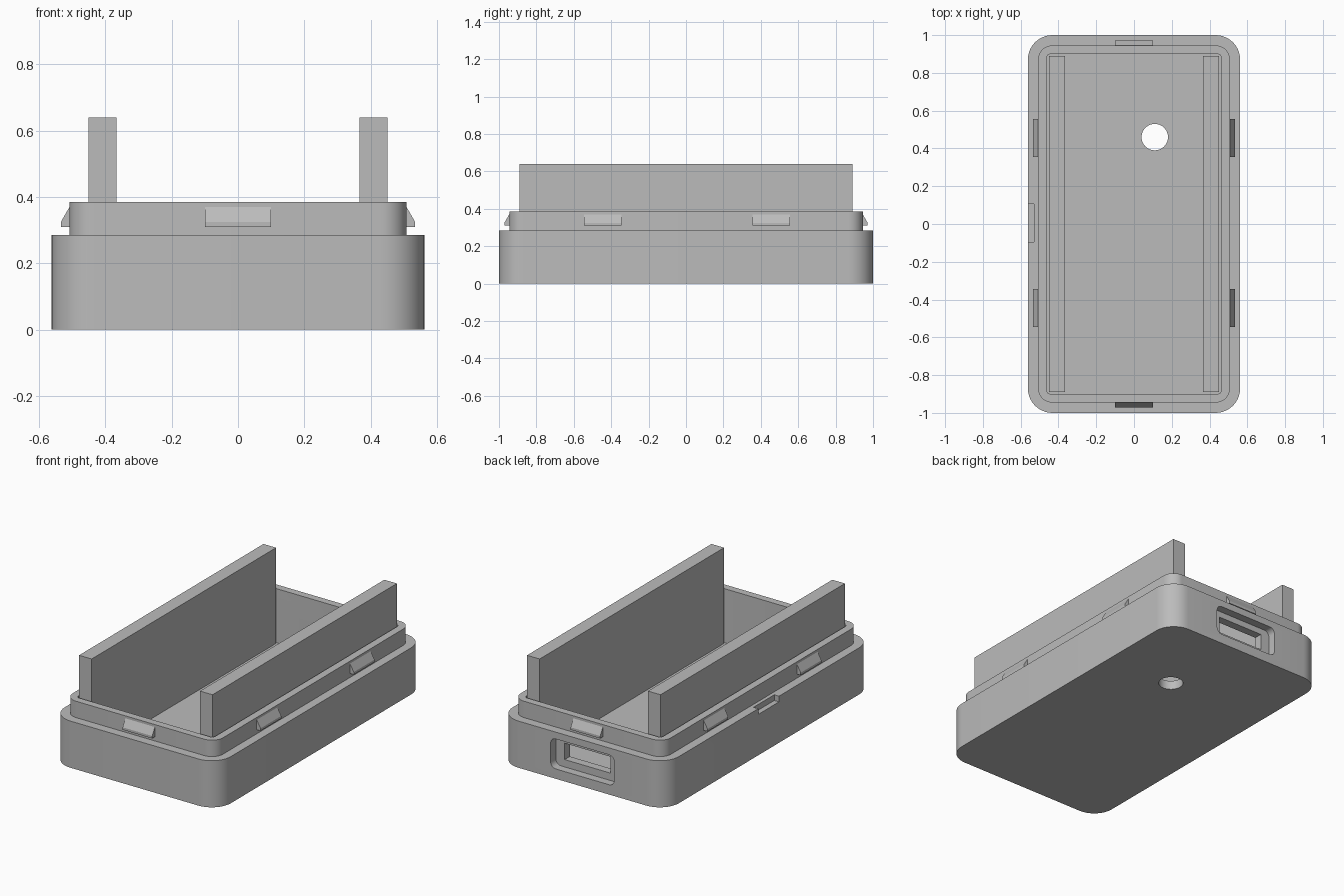
import bpy, bmesh, math
from mathutils import Matrix, Vector

cube = bpy.data.objects.get("Cube")
if cube:
    bpy.data.objects.remove(cube, do_unlink=True)

grey = bpy.data.materials.new("matte grey")
grey.use_nodes = True
grey.diffuse_color = (0.5, 0.5, 0.5, 1)
grey.node_tree.nodes["Principled BSDF"].inputs["Base Color"].default_value = (0.5, 0.5, 0.5, 1)


def make_object(name, bm):
    bmesh.ops.recalc_face_normals(bm, faces=bm.faces)
    mesh = bpy.data.meshes.new(name)
    bm.to_mesh(mesh)
    bm.free()
    mesh.materials.append(grey)
    obj = bpy.data.objects.new(name, mesh)
    bpy.context.collection.objects.link(obj)
    return obj


def box(name, low, high, radius=0, axis=2, segments=10):
    """Box between two corners, with the edges along one axis rounded."""
    low, high = Vector(low), Vector(high)
    bm = bmesh.new()
    bmesh.ops.create_cube(bm, size=1)
    for v in bm.verts:
        v.co = (low + high) / 2 + v.co * (high - low)
    if radius:
        edges = [e for e in bm.edges
                 if abs((e.verts[0].co - e.verts[1].co).normalized()[axis]) > 0.9]
        bmesh.ops.bevel(bm, geom=edges, offset=radius, segments=segments,
                        profile=0.5, affect='EDGES')
    return make_object(name, bm)


def activate(obj):
    bpy.ops.object.select_all(action='DESELECT')
    obj.select_set(True)
    bpy.context.view_layer.objects.active = obj


def combine(target, tool, operation):
    mod = target.modifiers.new("cut", 'BOOLEAN')
    mod.operation = operation
    mod.solver = 'EXACT'
    mod.object = tool
    activate(target)
    bpy.ops.object.modifier_apply(modifier=mod.name)
    bpy.data.objects.remove(tool, do_unlink=True)


# Tray: outer shell with a stepped lip
tray = box("tray", (-0.562, -1, 0), (0.562, 1, 0.285), 0.13)
combine(tray, box("lip", (-0.508, -0.945, 0.1), (0.508, 0.945, 0.385), 0.075), 'UNION')

# Cavity, recessed port, pry slot and floor hole
cutters = [
    box("cavity", (-0.462, -0.9, 0.055), (0.462, 0.9, 0.6), 0.02, 2, 4),
    box("port_recess", (-0.215, 0.95, 0.06), (0.215, 1.1, 0.243), 0.035, 1, 6),
    box("port_hole", (-0.155, 0.8, 0.105), (0.155, 1.1, 0.205)),
    box("pry_slot", (-0.7, -0.095, 0.25), (-0.53, 0.105, 0.4)),
]
bm = bmesh.new()
bmesh.ops.create_cone(bm, cap_ends=True, segments=40, radius1=0.07, radius2=0.07,
                      depth=0.2, matrix=Matrix.Translation((0.11, 0.46, 0.05)))
cutters.append(make_object("floor_hole", bm))
for cutter in cutters:
    combine(tray, cutter, 'DIFFERENCE')
activate(tray)
bpy.ops.object.shade_smooth_by_angle(angle=math.radians(30))

# Upright rails standing on the tray floor
for side, name in ((-1, "right_rail"), (1, "left_rail")):
    xs = sorted((side * 0.366, side * 0.451))
    box(name, (xs[0], -0.89, 0.05), (xs[1], 0.89, 0.64))


# Snap clips: wedge profile (outward, height) extruded along the wall
def clip(name, place, angle):
    profile = [(-0.01, 0.31), (0.026, 0.31), (0.026, 0.325), (0, 0.37), (-0.01, 0.37)]
    bm = bmesh.new()
    face = bm.faces.new([bm.verts.new((u, -0.1, z)) for u, z in profile])
    new = bmesh.ops.extrude_face_region(bm, geom=[face])["geom"]
    bmesh.ops.translate(bm, vec=(0, 0.2, 0),
                        verts=[g for g in new if isinstance(g, bmesh.types.BMVert)])
    bm.transform(Matrix.Translation(place) @ Matrix.Rotation(math.radians(angle), 4, 'Z'))
    make_object(name, bm)


for y, end in ((-0.445, "front"), (0.455, "back")):
    clip("left_clip_" + end, (0.508, y, 0), 0)
    clip("right_clip_" + end, (-0.508, y, 0), 180)
clip("front_clip", (0, -0.945, 0), -90)
clip("back_clip", (0, 0.945, 0), 90)
